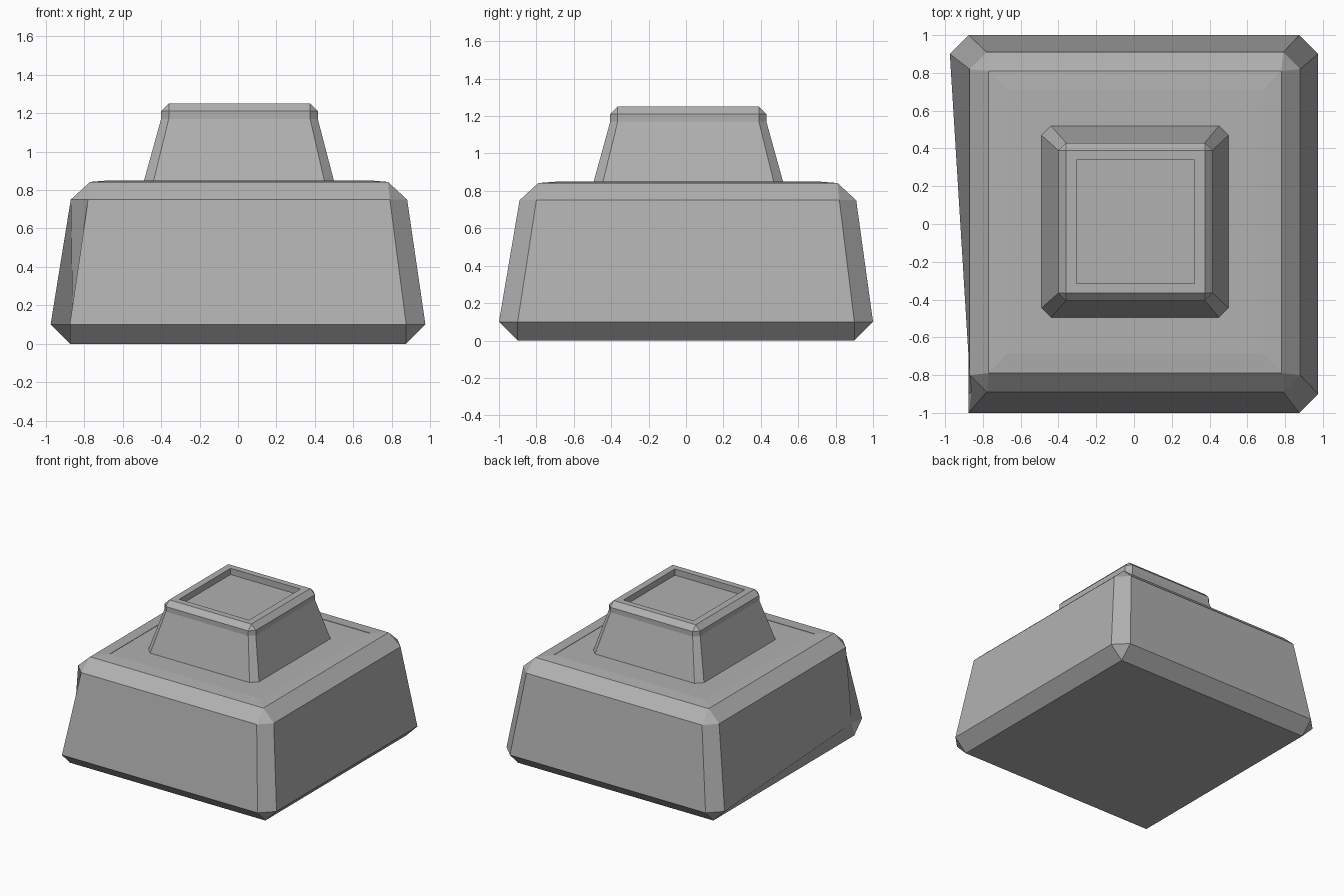
import bpy, bmesh
from mathutils import Vector

if "Cube" in bpy.data.objects:
    bpy.data.objects.remove(bpy.data.objects["Cube"])

# Dark grey shared by both parts
grey = bpy.data.materials.new("dark_grey")
grey.diffuse_color = (0.44, 0.44, 0.44, 1.0)
grey.use_nodes = True
grey.node_tree.nodes["Principled BSDF"].inputs["Base Color"].default_value = grey.diffuse_color


def ring(bm, x0, x1, y0, y1, z, c=0.0):
    """Eight-point rectangle with corners cut by c."""
    pts = [(x0 + c, y0), (x1 - c, y0), (x1, y0 + c), (x1, y1 - c),
           (x1 - c, y1), (x0 + c, y1), (x0, y1 - c), (x0, y0 + c)]
    return [bm.verts.new((x, y, z)) for x, y in pts]


def stacked(name, levels, dent=None):
    """Join stacked rings into a closed solid; dent = (ring, vertex, position)."""
    bm = bmesh.new()
    rings = [ring(bm, *lv) for lv in levels]
    if dent:
        rings[dent[0]][dent[1]].co = Vector(dent[2])
    for a, b in zip(rings, rings[1:]):
        for i in range(8):
            j = (i + 1) % 8
            bm.faces.new((a[i], a[j], b[j], b[i]))
    bm.faces.new(rings[0][::-1])
    bm.faces.new(rings[-1])
    # square corners collapse to single points
    bmesh.ops.remove_doubles(bm, verts=bm.verts[:], dist=0.0005)
    bmesh.ops.recalc_face_normals(bm, faces=bm.faces[:])
    me = bpy.data.meshes.new(name)
    bm.to_mesh(me)
    bm.free()
    me.materials.append(grey)
    ob = bpy.data.objects.new(name, me)
    bpy.context.collection.objects.link(ob)
    return ob


# Tapered base block: chamfered edges, one pushed-in lower corner, inset top panel
stacked("base_block", [
    (-0.875, 0.875, -0.90, 0.90, 0.0),
    (-0.975, 0.975, -1.00, 1.00, 0.10, 0.10),
    (-0.87, 0.88, -0.89, 0.91, 0.75, 0.09),
    (-0.77, 0.78, -0.79, 0.81, 0.842),
    (-0.67, 0.685, -0.685, 0.71, 0.85),
    (-0.67, 0.685, -0.685, 0.71, 0.847),
], dent=(1, 7, (-0.86, -0.89, 0.10)))

# Tapered neck with chamfered rim and recessed top
stacked("upper_neck", [
    (-0.49, 0.50, -0.495, 0.52, 0.845, 0.05),
    (-0.40, 0.415, -0.405, 0.43, 1.17, 0.04),
    (-0.40, 0.415, -0.405, 0.43, 1.21, 0.04),
    (-0.36, 0.375, -0.365, 0.39, 1.25),
    (-0.305, 0.32, -0.315, 0.34, 1.25),
    (-0.305, 0.32, -0.315, 0.34, 1.20),
])
